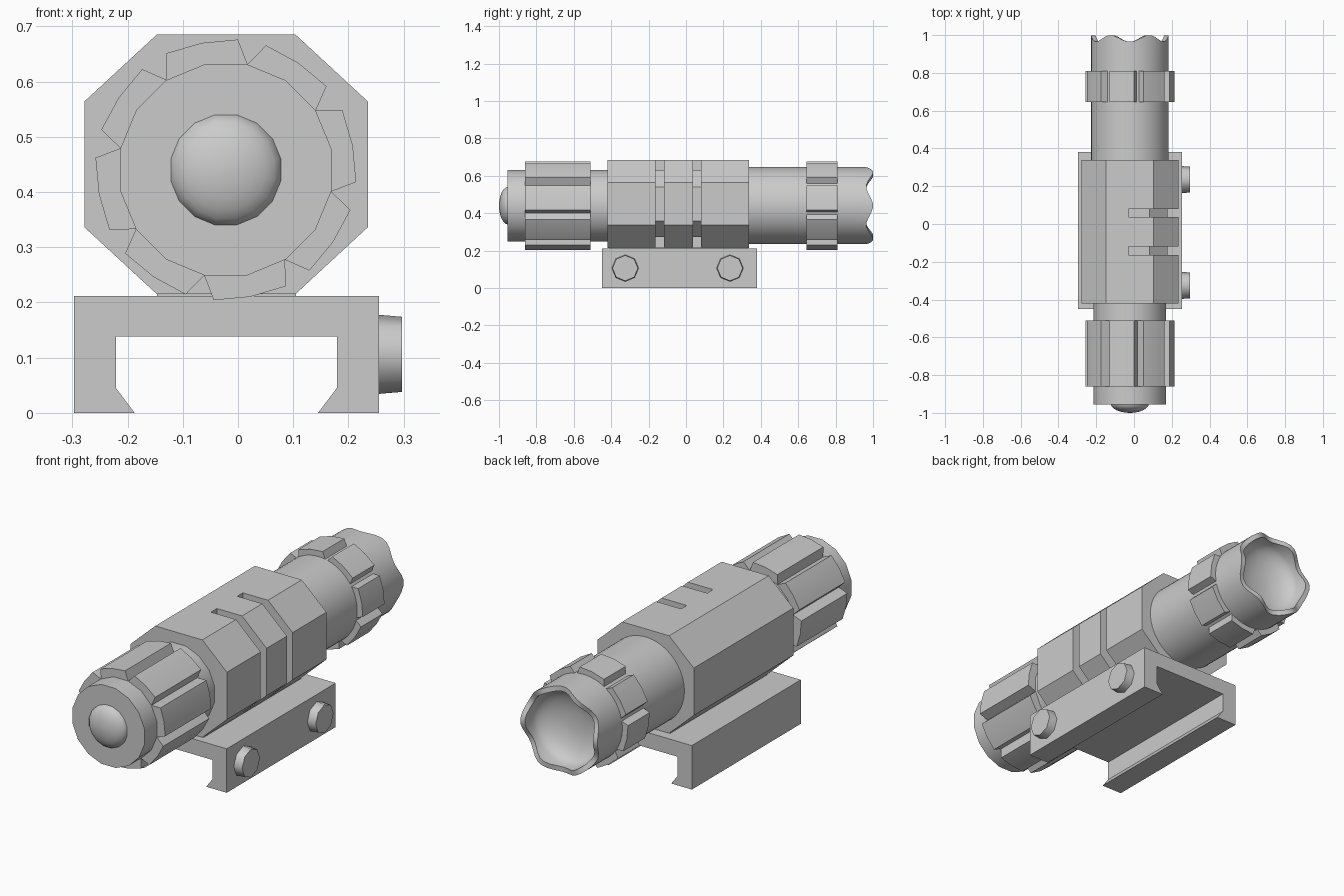
import bpy
import bmesh
from math import sin, cos, pi, radians

cube = bpy.data.objects.get("Cube")
if cube:
    bpy.data.objects.remove(cube, do_unlink=True)

CX, CZ = -0.022, 0.44          # axis of the light, running along y

grey = bpy.data.materials.new("matte grey")
grey.use_nodes = True
COLOUR = (0.6, 0.6, 0.6, 1)
grey.diffuse_color = COLOUR
bsdf = next(n for n in grey.node_tree.nodes if n.type == 'BSDF_PRINCIPLED')
bsdf.inputs["Base Color"].default_value = COLOUR


def finish(name, bm, smooth=None):
    bmesh.ops.recalc_face_normals(bm, faces=bm.faces[:])
    mesh = bpy.data.meshes.new(name)
    bm.to_mesh(mesh)
    bm.free()
    mesh.materials.append(grey)
    ob = bpy.data.objects.new(name, mesh)
    bpy.context.collection.objects.link(ob)
    if smooth:
        bpy.ops.object.select_all(action='DESELECT')
        ob.select_set(True)
        bpy.context.view_layer.objects.active = ob
        bpy.ops.object.shade_smooth_by_angle(angle=radians(smooth))
    return ob


def loft(name, rings, smooth=None):
    """Join equal-length rings of points and cap both ends."""
    bm = bmesh.new()
    rows = [[bm.verts.new(p) for p in ring] for ring in rings]
    for a, b in zip(rows, rows[1:]):
        for i in range(len(a)):
            j = (i + 1) % len(a)
            bm.faces.new((a[i], a[j], b[j], b[i]))
    bm.faces.new(rows[0])
    bm.faces.new(rows[-1])
    return finish(name, bm, smooth)


def extrude(name, outline, y0, y1, smooth=None):
    return loft(name, [[(x, y, z) for x, z in outline] for y in (y0, y1)], smooth)


def ring(y, r, sides, scallop=0.0):
    """Circle about the light's axis, optionally with six wavy bites."""
    pts = []
    for i in range(sides):
        a = 2 * pi * (i + 0.5) / sides
        pts.append((CX + r * cos(a), y - scallop * (1 - cos(6 * a)) / 2, CZ + r * sin(a)))
    return pts


# Front barrel and its domed button
loft("front_barrel", [ring(-0.955, 0.195, 16), ring(-0.40, 0.195, 16)], 30)
dome = [ring(-0.95 - 0.05 * sin(t), 0.103 * cos(t), 16)
        for t in (radians(15 * k) for k in range(6))]
dome.append(ring(-1.0, 0.004, 16))
loft("end_button", dome, 50)

# Rear barrel with scalloped rim and hollow reflector
BITE = 0.036
rear = [ring(0.32, 0.206, 48), ring(0.90, 0.206, 48),
        ring(1.0, 0.206, 48, BITE), ring(1.0, 0.182, 48, BITE),
        ring(0.94, 0.18, 48)]
rear += [ring(0.94 - 0.08 * sin(t), 0.178 * cos(t), 48)
         for t in (radians(15 * k) for k in range(1, 6))]
loft("rear_barrel", rear, 35)


# Grip collars: eight broad ribs parted by narrow grooves
def collar(name, y0, y1):
    outline = []
    for k in range(8):
        for off, r in ((-22.5, 0.195), (-16.2, 0.237), (0, 0.234), (16.2, 0.237)):
            a = radians(100.9 + 45 * k + off)
            outline.append((CX + r * cos(a), CZ + r * sin(a)))
    extrude(name, outline, y0, y1, 30)


collar("front_grip", -0.86, -0.51)
collar("rear_grip", 0.645, 0.81)

# Octagonal clamp body, with two slots sunk into its left half
LEFT, RIGHT, LOW, HIGH = -0.278, 0.235, 0.215, 0.685
CUT_X, CUT_Z, SLOT = 0.131, 0.121, 0.058
far_half = [(-0.03, LOW), (LEFT + CUT_X, LOW), (LEFT, LOW + CUT_Z),
            (LEFT, HIGH - CUT_Z), (LEFT + CUT_X, HIGH), (-0.03, HIGH)]


def near_half(d):
    e = d * 0.4            # keeps the chamfer parallel when inset
    return [(-0.03, HIGH - d), (RIGHT - CUT_X - e, HIGH - d),
            (RIGHT - d, HIGH - CUT_Z - e), (RIGHT - d, LOW + CUT_Z + e),
            (RIGHT - CUT_X - e, LOW + d), (-0.03, LOW + d)]


stops = (-0.42, -0.163, -0.118, 0.037, 0.08, 0.338)
rings = []
for i, (y0, y1) in enumerate(zip(stops, stops[1:])):
    outline = far_half + near_half(SLOT if i % 2 else 0)
    rings += [[(x, y, z) for x, z in outline] for y in (y0, y1)]
body = loft("clamp_body", rings)
bm = bmesh.new()
bm.from_mesh(body.data)
bmesh.ops.remove_doubles(bm, verts=bm.verts[:], dist=0.0001)
bmesh.ops.recalc_face_normals(bm, faces=bm.faces[:])
bm.to_mesh(body.data)
bm.free()

# Rail mount with hooked jaws
half = [(0.276, 0.212), (0.276, 0), (0.166, 0), (0.2, 0.045), (0.2, 0.138)]
rail = half + [(-x, z) for x, z in reversed(half)]
extrude("rail_mount", [(x - 0.021, z) for x, z in rail], -0.45, 0.38)

# Short neck closing the hairline gap between body and mount
extrude("neck", [(-0.147, 0.2), (0.105, 0.2), (0.105, 0.22), (-0.147, 0.22)], -0.41, 0.33)

# Two tapered bolt heads on the left side
for name, y in (("front_bolt", -0.325), ("rear_bolt", 0.235)):
    heads = [[(x, y + r * cos(k * pi / 4), 0.106 + r * sin(k * pi / 4)) for k in range(8)]
             for x, r in ((0.25, 0.072), (0.297, 0.068))]
    loft(name, heads, 50)
